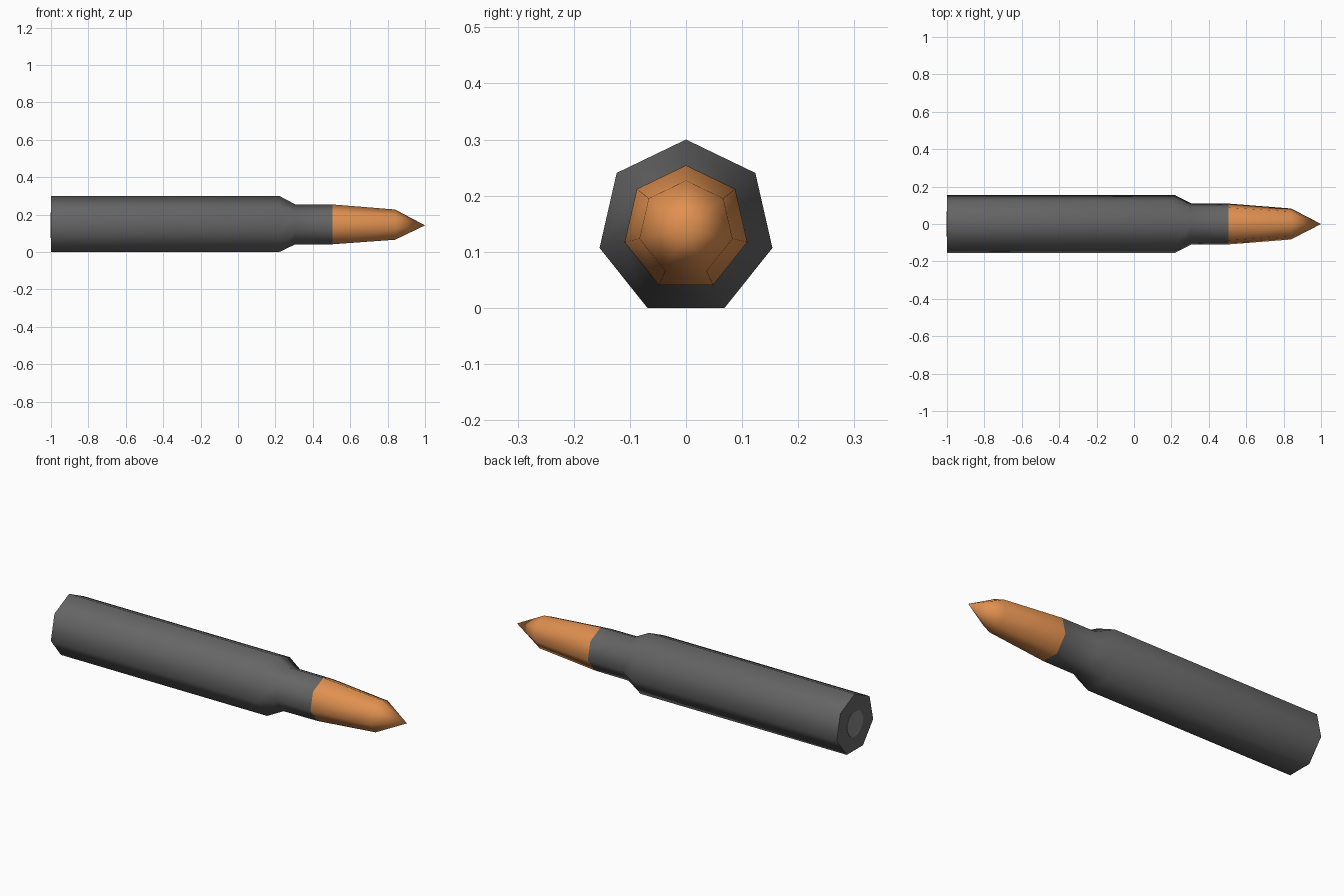
import bpy, bmesh, math

if "Cube" in bpy.data.objects:
    bpy.data.objects.remove(bpy.data.objects["Cube"])

CENTRE_Z = 0.142


def material(name, rgb):
    m = bpy.data.materials.new(name)
    m.diffuse_color = (*rgb, 1)
    m.use_nodes = True
    m.node_tree.nodes["Principled BSDF"].inputs["Base Color"].default_value = m.diffuse_color
    return m


def lathe_x(name, profile, sides, mat, cap_start=False):
    """Sweep (x, radius) points round the x axis, one corner pointing up."""
    bm = bmesh.new()
    rings = []
    for x, r in profile:
        n = sides if r > 0 else 1
        rings.append([bm.verts.new((x, r * math.sin(2 * math.pi * i / sides),
                                    CENTRE_Z + r * math.cos(2 * math.pi * i / sides)))
                      for i in range(n)])
    for a, b in zip(rings, rings[1:]):
        for i in range(sides):
            j = (i + 1) % sides
            corners = [a[i], a[j], b[j], b[i]] if len(b) > 1 else [a[i], a[j], b[0]]
            bm.faces.new(corners).smooth = True
    if cap_start:
        # Flat end with its own vertices so its shading stays crisp
        bm.faces.new(rings[0][::-1]).smooth = False
        for e in bm.edges:
            if all(v in rings[0] for v in e.verts):
                e.smooth = False
    bm.normal_update()
    # Point every face away from the axis
    for f in bm.faces:
        c = f.calc_center_median()
        out = f.normal.y * c.y + f.normal.z * (c.z - CENTRE_Z)
        if abs(f.normal.x) > 0.999:
            out = -f.normal.x
        if out < 0:
            f.normal_flip()
    mesh = bpy.data.meshes.new(name)
    bm.to_mesh(mesh)
    bm.free()
    mesh.materials.append(mat)
    ob = bpy.data.objects.new(name, mesh)
    bpy.context.collection.objects.link(ob)
    return ob


grey = material("dark_grey", (0.13, 0.13, 0.13))
light_grey = material("mid_grey", (0.24, 0.24, 0.24))
copper = material("copper", (0.75, 0.28, 0.08))

# Casing with shoulder and neck
lathe_x("casing", [(-1, 0.158), (0.22, 0.158), (0.305, 0.113), (0.505, 0.112)],
        7, grey, cap_start=True)
# Pointed tip
lathe_x("pointed_tip", [(0.505, 0.112), (0.84, 0.085), (1.0, 0)], 7, copper)
# Small round disc in the base
lathe_x("base_disc", [(-1.002, 0.068), (-0.99, 0.068)], 16, light_grey, cap_start=True)
